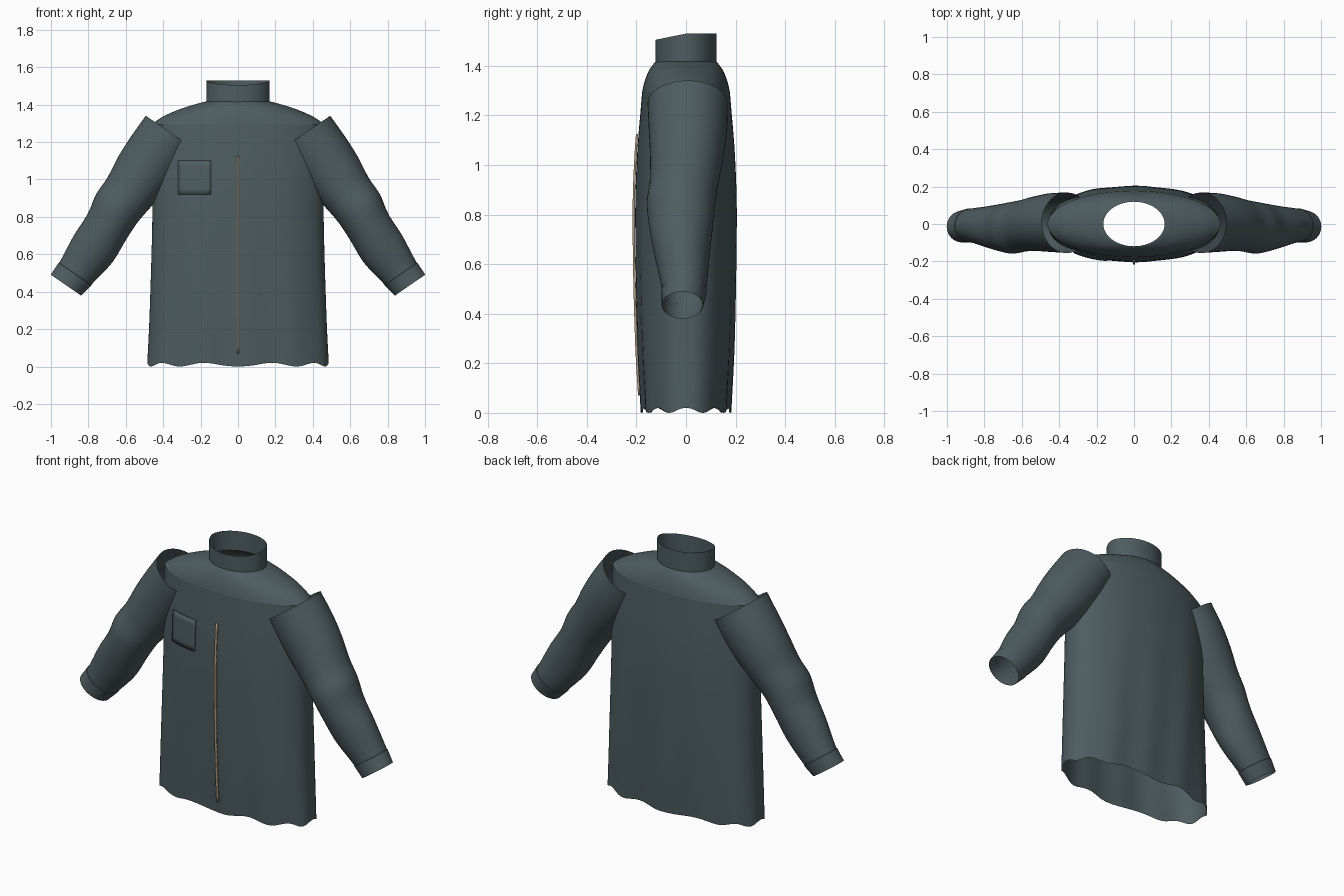
import bpy, bmesh, math
from mathutils import Vector

if "Cube" in bpy.data.objects:
    bpy.data.objects.remove(bpy.data.objects["Cube"])


def material(name, rgb):
    m = bpy.data.materials.new(name)
    m.diffuse_color = (*rgb, 1)
    m.use_nodes = True
    m.node_tree.nodes["Principled BSDF"].inputs["Base Color"].default_value = m.diffuse_color
    return m


CLOTH = material("dark slate cloth", (0.075, 0.108, 0.118))
TAN = material("tan trim", (0.42, 0.32, 0.21))


def curve(keys, t):
    """Smooth interpolation through rows of (t, values...)."""
    i = 0
    while i < len(keys) - 2 and t > keys[i + 1][0]:
        i += 1
    k0, k1, k2, k3 = (keys[max(0, min(len(keys) - 1, i + j))] for j in (-1, 0, 1, 2))
    h = k2[0] - k1[0]
    u = max(0, min(1, (t - k1[0]) / h))
    out = []
    for a, b, c, d in zip(k0[1:], k1[1:], k2[1:], k3[1:]):
        m1 = (c - a) / (k2[0] - k0[0]) * h
        m2 = (d - b) / (k3[0] - k1[0]) * h
        out.append((2*u**3 - 3*u*u + 1)*b + (u**3 - 2*u*u + u)*m1
                   + (3*u*u - 2*u**3)*c + (u**3 - u*u)*m2)
    return out


def loft(name, rings, mat, closed=True, thickness=0):
    """Skin a list of point rows into one smooth object."""
    bm = bmesh.new()
    rows = [[bm.verts.new(p) for p in r] for r in rings]
    n = len(rows[0])
    for r0, r1 in zip(rows, rows[1:]):
        for j in range(n if closed else n - 1):
            k = (j + 1) % n
            bm.faces.new((r0[j], r0[k], r1[k], r1[j]))
    mesh = bpy.data.meshes.new(name)
    bm.to_mesh(mesh)
    bm.free()
    ob = bpy.data.objects.new(name, mesh)
    bpy.context.collection.objects.link(ob)
    mesh.materials.append(mat)
    if thickness:
        s = ob.modifiers.new("thickness", 'SOLIDIFY')
        s.thickness = thickness
        s.offset = 0
    bpy.ops.object.select_all(action='DESELECT')
    ob.select_set(True)
    bpy.context.view_layer.objects.active = ob
    bpy.ops.object.shade_smooth_by_angle(angle=math.radians(35))
    return ob


def power(v, e):
    return math.copysign(abs(v) ** e, v)


SEG = 96
ANGLES = [2 * math.pi * i / SEG for i in range(SEG)]

# Torso sections: height, half width, half depth, squareness
BODY = [(0.0, 0.485, 0.178, 2.4), (0.3, 0.472, 0.193, 2.35), (0.8, 0.458, 0.203, 2.2),
        (1.05, 0.46, 0.196, 2.1), (1.295, 0.462, 0.177, 2.0)]


def fold(x, z):
    """Soft vertical drape folds that fade out near the shoulders."""
    fade = max(0, 1 - z / 1.2)
    return 1 + 0.03 * fade * math.sin(26 * x + 1.5 * z)


def front_y(x, z):
    a, b, p = curve(BODY, z)
    return -b * (1 - abs(x / a) ** p) ** (1 / p) * fold(x, z)


def body_ring(z):
    a, b, p = curve(BODY, z)
    ring = []
    for t in ANGLES:
        x = a * power(math.cos(t), 2 / p)
        y = b * power(math.sin(t), 2 / p) * fold(x, z)
        wave = (0.01 + 0.01 * math.cos(10 * t)) * max(0, 1 - z / 0.2)
        ring.append((x, y, z + wave))
    return ring


# Body tube, open at the wavy hem
loft("body", [body_ring(1.295 * i / 30) for i in range(31)], CLOTH)

# Shoulder yoke rising to the neck
YOKE = [(0, 0.462, 0.177, 1.295), (1, 0.40, 0.167, 1.337), (2, 0.30, 0.150, 1.38),
        (3, 0.20, 0.129, 1.41), (4, 0.164, 0.119, 1.418)]
yoke = []
for i in range(17):
    a, b, z = curve(YOKE, i / 4)
    yoke.append([(a * math.cos(t), b * math.sin(t), z) for t in ANGLES])
loft("shoulder_yoke", yoke, CLOTH)

# Stand collar, lower at the front
collar = []
for top in (0, 1):
    ring = []
    for t in ANGLES:
        dip = max(0, -math.sin(t))
        z = 1.53 - 0.025 * dip if top else 1.415 - 0.014 * dip
        ring.append((0.168 * math.cos(t), 0.123 * math.sin(t), z))
    collar.append(ring)
loft("collar", collar, CLOTH)

# Sleeve sections: distance along arm, outer, inner, front and back extents
SLEEVE = [(-0.825, 0.161, -0.165, -0.155, 0.168), (-0.69, 0.163, -0.163, -0.150, 0.165),
          (-0.56, 0.158, -0.155, -0.145, 0.150), (-0.43, 0.142, -0.137, -0.147, 0.130),
          (-0.33, 0.142, -0.126, -0.158, 0.118), (-0.22, 0.120, -0.128, -0.148, 0.108),
          (-0.08, 0.115, -0.136, -0.125, 0.095), (0.08, 0.097, -0.112, -0.097, 0.082),
          (0.163, 0.095, -0.096, -0.095, 0.067)]
ALONG = Vector((0.567, 0, -0.824))
ACROSS = Vector((0.824, 0, 0.567))


def sleeve_ring(d, side, grow=0):
    up, low, front, back = curve(SLEEVE, d)
    ring = []
    for t in ANGLES[::2]:
        n = 1.005 + (up + low) / 2 + ((up - low) / 2 + grow) * math.cos(t)
        y = (front + back) / 2 + ((back - front) / 2 + grow) * math.sin(t)
        p = ALONG * d + ACROSS * n
        ring.append((side * p.x, y, p.z))
    return ring


for side, label in ((1, "left"), (-1, "right")):
    loft(label + "_sleeve", [sleeve_ring(-0.825 + 0.988 * i / 40, side) for i in range(41)], CLOTH)
    # Cuff band
    loft(label + "_cuff", [sleeve_ring(0.085, side)]
         + [sleeve_ring(0.087 + 0.076 * i / 4, side, 0.003) for i in range(5)], CLOTH)


def front_patch(name, x0, x1, z0, z1, lift, mat, nx, nz, thickness):
    """Panel that follows the curved front of the body."""
    rows = []
    for j in range(nz + 1):
        z = z0 + (z1 - z0) * j / nz
        xs = [x0 + (x1 - x0) * i / nx for i in range(nx + 1)]
        rows.append([(x, front_y(x, z) - lift, z) for x in xs])
    loft(name, rows, mat, closed=False, thickness=thickness)


# Chest pocket and front zip
front_patch("chest_pocket", -0.32, -0.145, 0.92, 1.10, 0.003, CLOTH, 8, 6, 0.006)
front_patch("front_zip", -0.006, 0.006, 0.07, 1.125, 0.006, TAN, 2, 30, 0.009)
